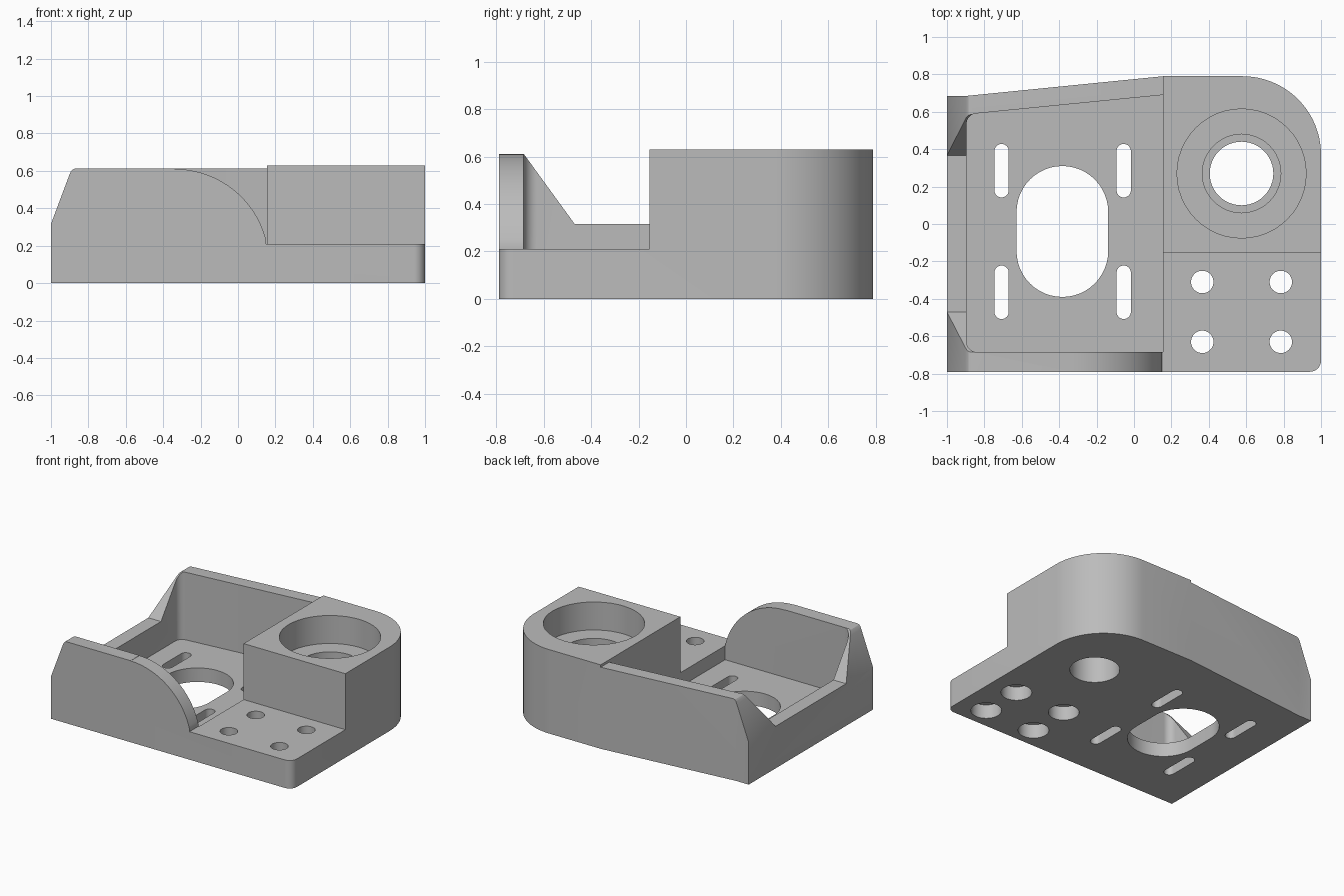
import bpy
import bmesh
from math import cos, sin, pi, radians, asin

cube = bpy.data.objects.get("Cube")
if cube:
    bpy.data.objects.remove(cube, do_unlink=True)

WALL = 0.105      # wall and floor thickness
SHELF = 0.21      # height of the front shelf
SPLIT = 0.155     # where the tray meets the shelf and block
RIM = 0.612       # top of the tray walls
TOP = 0.63        # top of the block
HIGH = 0.8        # above everything


def arc(cx, cy, r, start, end, n=12):
    angles = [radians(start + (end - start) * i / n) for i in range(n + 1)]
    return [(cx + r * cos(a), cy + r * sin(a)) for a in angles]


def slot(cx, cy, r, half=0.0):
    """Closed round outline, stretched along y by half on each side."""
    upper = arc(cx, cy + half, r, 0, 180, 24)
    lower = arc(cx, cy - half, r, 180, 360, 24)
    return upper + lower if half else upper + lower[1:-1]


def prism(name, points, low, high, axis="z"):
    """Extrude a closed outline along the given axis."""
    place = {"x": lambda p, t: (t, p[0], p[1]),
             "y": lambda p, t: (p[0], t, p[1]),
             "z": lambda p, t: (p[0], p[1], t)}[axis]
    bm = bmesh.new()
    ends = [[bm.verts.new(place(p, t)) for p in points] for t in (low, high)]
    bm.faces.new(ends[0])
    bm.faces.new(ends[1])
    for i in range(len(points)):
        j = (i + 1) % len(points)
        bm.faces.new((ends[0][i], ends[0][j], ends[1][j], ends[1][i]))
    bmesh.ops.recalc_face_normals(bm, faces=bm.faces)
    mesh = bpy.data.meshes.new(name)
    bm.to_mesh(mesh)
    bm.free()
    obj = bpy.data.objects.new(name, mesh)
    bpy.context.collection.objects.link(obj)
    return obj


def box(x0, x1, y0, y1):
    return [(x0, y0), (x1, y0), (x1, y1), (x0, y1)]


# Solid body outline with its rounded right corners and tapered back
outline = ([(-1, -0.79)] + arc(0.94, -0.73, 0.06, -90, 0, 8)
           + arc(0.58, 0.37, 0.42, 0, 90, 32)
           + [(SPLIT, 0.79), (-0.895, 0.685), (-1, 0.685)])
body = prism("bracket_body", outline, 0, TOP)


def cut(points, low, high, axis="z"):
    cutter = prism("cutter", points, low, high, axis)
    cutter.hide_render = True
    mod = body.modifiers.new("cut", "BOOLEAN")
    mod.operation = "DIFFERENCE"
    mod.solver = "EXACT"
    mod.object = cutter
    bpy.context.view_layer.objects.active = body
    bpy.ops.object.modifier_apply(modifier=mod.name)
    bpy.data.objects.remove(cutter, do_unlink=True)


# Lower the tray rim and the front shelf
cut(box(-2, SPLIT, -2, 2), RIM, HIGH)
cut(box(SPLIT - 0.005, 2, -2, -0.155), SHELF, HIGH)

# Tray pocket with rounded left corners
inner = WALL - 1
pocket = ([(SPLIT, -0.685), (SPLIT, 0.69)]
          + arc(inner + 0.055, 0.536, 0.055, 96, 180, 8)
          + arc(inner + 0.055, -0.63, 0.055, 180, 270, 8))
cut(pocket, WALL, HIGH)

# Low left wall with sloping shoulders
cut([(-0.47, 0.316), (0.365, 0.316), (0.585, RIM), (0.585, HIGH),
     (-0.685, HIGH), (-0.685, RIM)], -1.2, -0.8, "x")

# Inclined left ends of both side walls
cut([(-1.1, 0.05), (-0.902, 0.578), (-0.894, 0.596), (-0.885, 0.607),
     (-0.87, RIM + 0.001), (-0.87, HIGH), (-1.1, HIGH)], -1, 1, "y")

# Curved sweep of the front wall down to the shelf
R = 0.505
drop = asin(WALL / R)
cx = SPLIT - R * cos(drop)
sweep = arc(cx, SHELF - WALL, R, 90, drop * 180 / pi, 32)
cut(sweep + [(SPLIT + 0.03, SHELF + 0.002), (SPLIT + 0.03, HIGH), (cx, HIGH)],
    -1, -0.64, "y")

# Stepped bore through the block
for radius, floor in ((0.345, 0.42), (0.21, 0.37), (0.17, -0.1)):
    cut(slot(0.575, 0.27, radius), floor, HIGH)

# Shelf screw holes, counterbored from underneath
for x in (0.365, 0.785):
    for y in (-0.63, -0.31):
        cut(slot(x, y, 0.06), -0.1, 0.3)
        cut(slot(x, y, 0.105), -0.1, WALL)

# Tray opening and four mounting slots
cut(slot(-0.383, -0.04, 0.245, 0.105), -0.1, 0.2)
for x in (-0.708, -0.055):
    for y in (-0.365, 0.285):
        cut(slot(x, y, 0.038, 0.105), -0.1, 0.2)

# Single grey finish
grey = bpy.data.materials.new("plain_grey")
grey.use_nodes = True
color = (0.5, 0.5, 0.5, 1)
grey.diffuse_color = color
grey.node_tree.nodes["Principled BSDF"].inputs["Base Color"].default_value = color
body.data.materials.clear()
body.data.materials.append(grey)

bpy.ops.object.select_all(action="DESELECT")
body.select_set(True)
bpy.context.view_layer.objects.active = body
bpy.ops.object.shade_smooth_by_angle(angle=radians(25))
